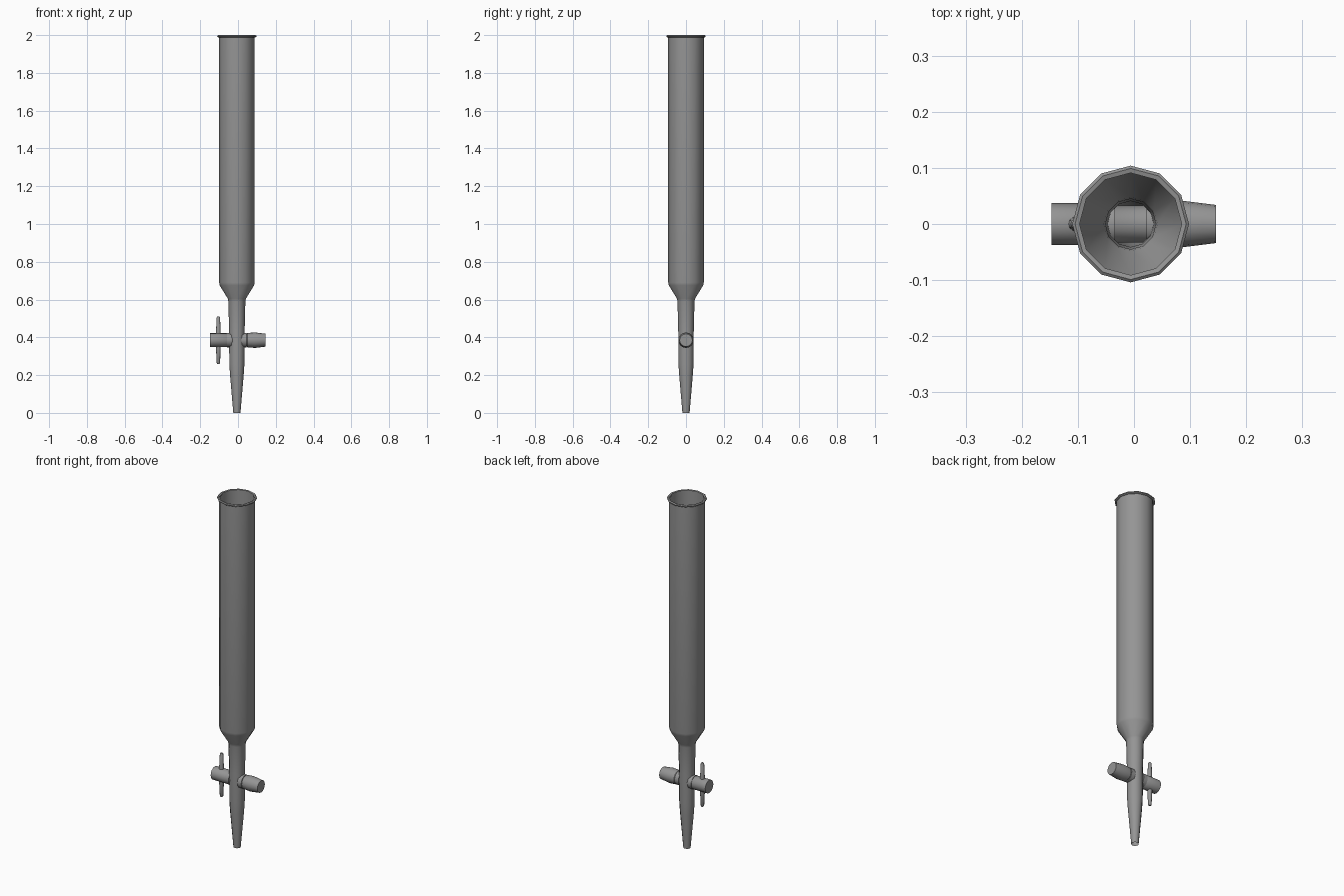
import bpy, bmesh, math
from mathutils import Matrix

cube = bpy.data.objects.get("Cube")
if cube:
    bpy.data.objects.remove(cube, do_unlink=True)

grey = bpy.data.materials.new("neutral grey")
grey.use_nodes = True
colour = (0.3, 0.3, 0.3, 1)
grey.diffuse_color = colour
grey.node_tree.nodes["Principled BSDF"].inputs["Base Color"].default_value = colour

AXIS_X = -0.006
PLUG_Z = 0.385


def lathe(name, profile, sides, place, caps=False, loop=False):
    """Revolve (radius, height) points about local z, then place the result."""
    bm = bmesh.new()
    rings = []
    for r, h in profile:
        rings.append([bm.verts.new((r * math.cos(math.tau * i / sides),
                                    r * math.sin(math.tau * i / sides), h))
                      for i in range(sides)])
    pairs = list(zip(rings, rings[1:]))
    if loop:
        pairs.append((rings[-1], rings[0]))
    for a, b in pairs:
        for i in range(sides):
            j = (i + 1) % sides
            bm.faces.new((a[i], a[j], b[j], b[i]))
    if caps:
        bm.faces.new(rings[0][::-1])
        bm.faces.new(rings[-1])
    if caps or loop:
        bmesh.ops.recalc_face_normals(bm, faces=bm.faces)
    bm.transform(place)
    mesh = bpy.data.meshes.new(name)
    bm.to_mesh(mesh)
    bm.free()
    mesh.materials.append(grey)
    obj = bpy.data.objects.new(name, mesh)
    bpy.context.collection.objects.link(obj)
    bpy.ops.object.select_all(action="DESELECT")
    obj.select_set(True)
    bpy.context.view_layer.objects.active = obj
    bpy.ops.object.shade_smooth_by_angle(angle=math.radians(40))
    return obj


upright = Matrix.Translation((AXIS_X, 0, 0))
sideways = Matrix.Translation((0, 0, PLUG_Z)) @ Matrix.Rotation(math.pi / 2, 4, "Y")

# Open glass column with shoulder, neck and tapered tip
lathe("column_tube", [(0.019, 0), (0.036, 0.2), (0.040, 0.26), (0.041, 0.43),
                      (0.045, 0.59), (0.048, 0.605), (0.091, 0.675),
                      (0.094, 0.69), (0.094, 1.99)], 12, upright)

# Rolled lip around the mouth
lathe("rim", [(0.091, 1.988), (0.099, 1.988), (0.104, 1.992), (0.104, 1.996),
              (0.099, 2.0), (0.091, 1.998)], 12, upright, loop=True)

# Stopcock barrel crossing the neck, with a slim handle end
lathe("stopcock_barrel", [(0.037, -0.147), (0.037, -0.06), (0.033, -0.055),
                          (0.033, 0.045), (0.038, 0.05), (0.041, 0.09),
                          (0.034, 0.146)], 16, sideways, caps=True)

# Short glass collars where the barrel meets the neck
for side, x in (("right", -0.046), ("left", 0.034)):
    lathe(side + "_collar", [(0.038, x - 0.012), (0.038, x + 0.012)], 16,
          sideways, caps=True)

# Cross handle through the barrel
lathe("stopcock_handle", [(0.006, -0.125), (0.009, -0.12), (0.013, -0.03),
                          (0.013, 0.03), (0.009, 0.12), (0.006, 0.125)], 10,
      Matrix.Translation((-0.104, 0, PLUG_Z)), caps=True)
